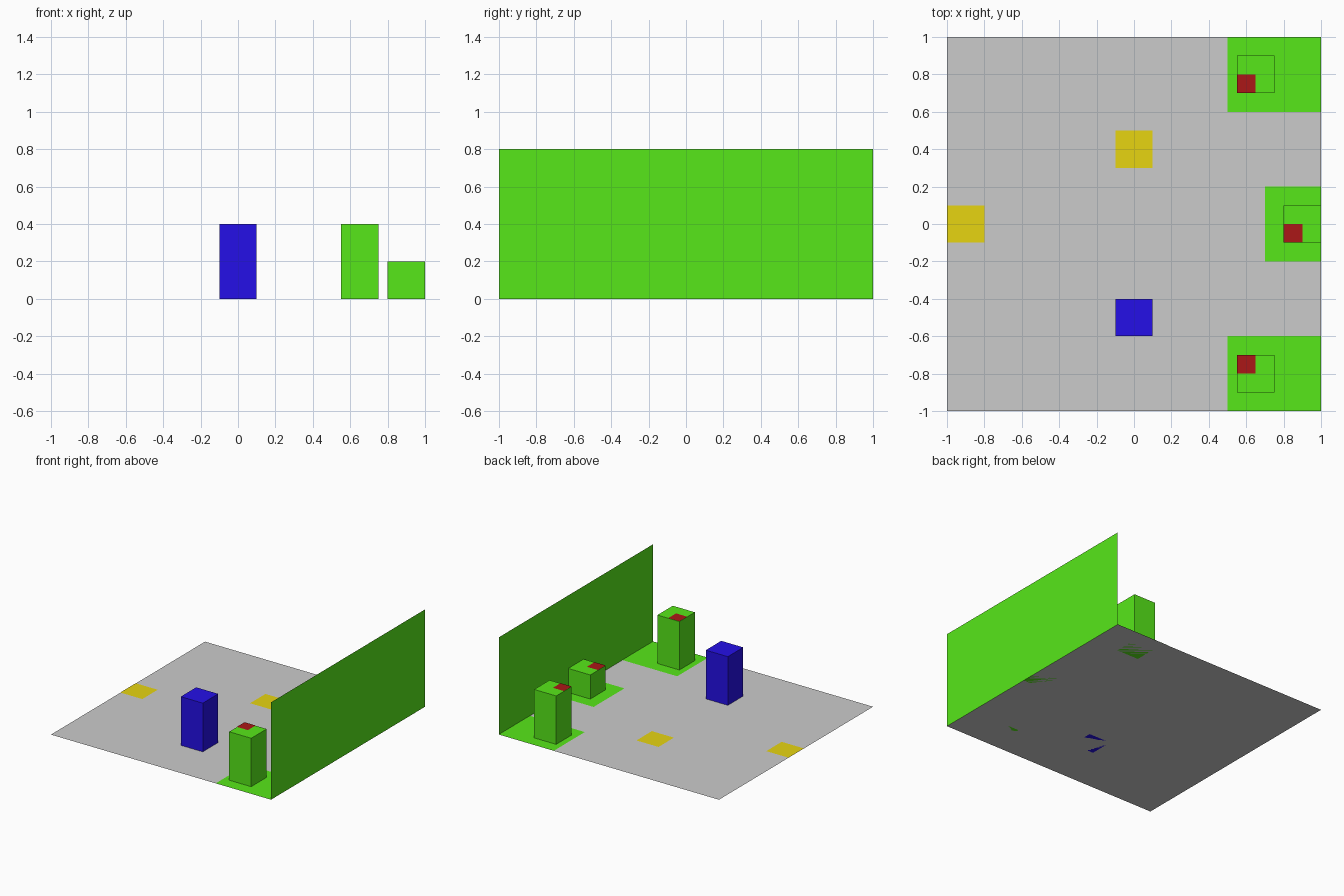
import bpy
import bmesh

if "Cube" in bpy.data.objects:
    bpy.data.objects.remove(bpy.data.objects["Cube"])


def material(name, rgb):
    m = bpy.data.materials.new(name)
    m.diffuse_color = (*rgb, 1)
    m.use_nodes = True
    m.node_tree.nodes["Principled BSDF"].inputs["Base Color"].default_value = m.diffuse_color
    return m


green = material("green", (0.095, 0.8, 0.01))
blue = material("blue", (0.018, 0.005, 0.8))
red = material("red", (0.41, 0.0085, 0.0085))
yellow = material("yellow", (0.8, 0.665, 0.0056))


def finish(name, bm, mat):
    mesh = bpy.data.meshes.new(name)
    bm.to_mesh(mesh)
    bm.free()
    if mat:
        mesh.materials.append(mat)
    bpy.context.collection.objects.link(bpy.data.objects.new(name, mesh))


def sheet(name, x0, x1, y0, y1, z, mat=None):
    bm = bmesh.new()
    bm.faces.new([bm.verts.new(c) for c in
                  ((x0, y0, z), (x1, y0, z), (x1, y1, z), (x0, y1, z))])
    finish(name, bm, mat)


def block(name, x, y, height, mat):
    bm = bmesh.new()
    bmesh.ops.create_cube(bm, size=1)
    bmesh.ops.scale(bm, vec=(0.2, 0.2, height), verts=bm.verts)
    bmesh.ops.translate(bm, vec=(x, y, height / 2), verts=bm.verts)
    finish(name, bm, mat)


LIFT = 0.002

# Floor
sheet("floor", -1, 1, -1, 1, 0)

# Thin wall along the right edge
bm = bmesh.new()
bm.faces.new([bm.verts.new(c) for c in
              ((1, -1, 0), (1, 1, 0), (1, 1, 0.8), (1, -1, 0.8))])
finish("right_wall", bm, green)

# Corner stations: floor patch, tall block and red marker, mirrored in y
for side, s in (("front", -1), ("back", 1)):
    sheet(side + "_floor_patch", 0.5, 1, *sorted((s * 0.6, s * 1.0)), LIFT, green)
    block(side + "_block", 0.65, s * 0.8, 0.4, green)
    sheet(side + "_marker", 0.55, 0.65, *sorted((s * 0.7, s * 0.8)), 0.4 + LIFT, red)

# Low middle station
sheet("middle_floor_patch", 0.7, 1, -0.2, 0.2, LIFT, green)
block("middle_block", 0.9, 0, 0.2, green)
sheet("middle_marker", 0.8, 0.9, -0.1, 0, 0.2 + LIFT, red)

# Free-standing block
block("blue_block", 0, -0.5, 0.4, blue)

# Yellow floor tiles
for name, x, y in (("back_tile", 0, 0.4), ("left_tile", -0.9, 0)):
    sheet(name, x - 0.1, x + 0.1, y - 0.1, y + 0.1, LIFT, yellow)
